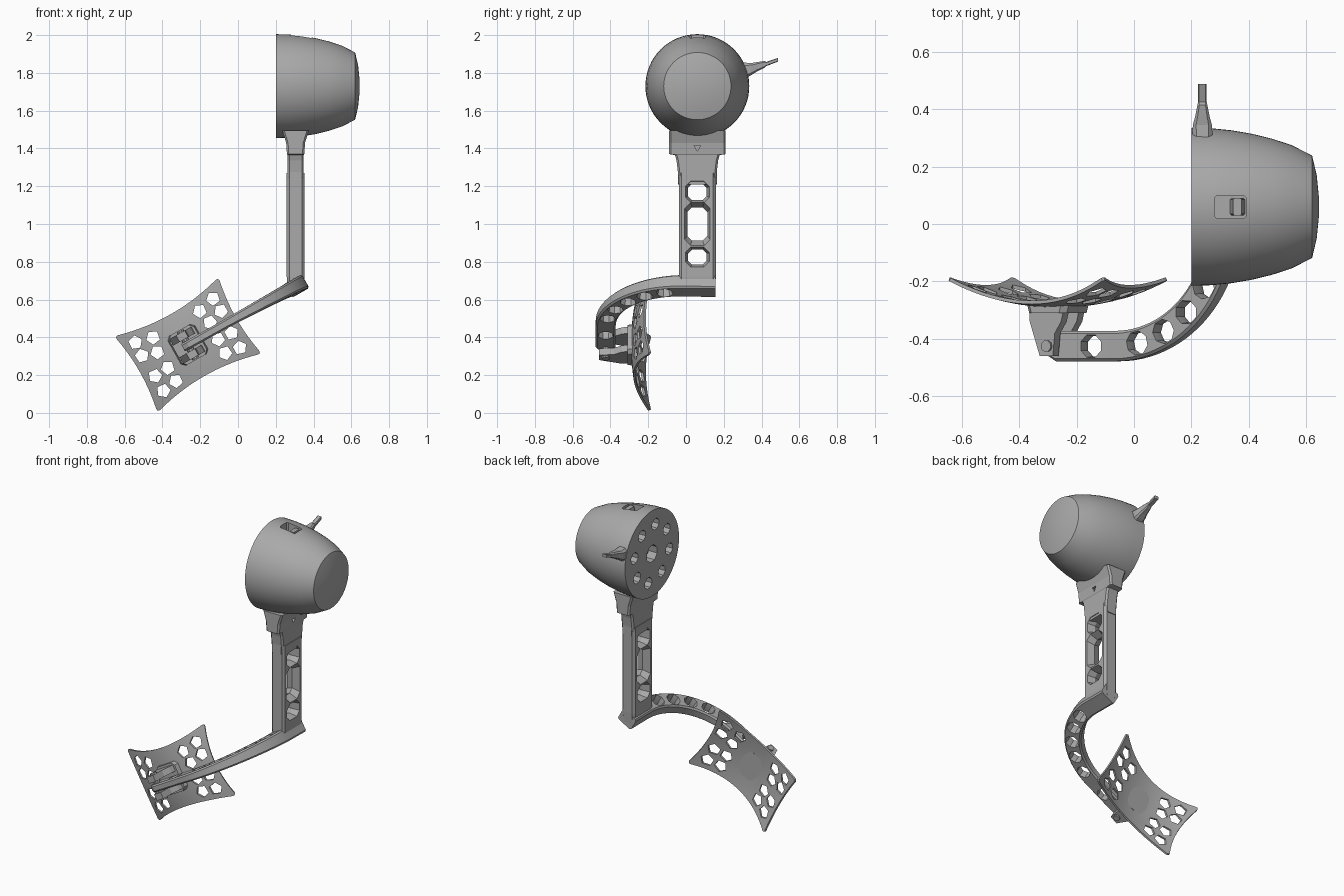
import bpy, bmesh, math
from mathutils import Matrix, Vector

cube = bpy.data.objects.get("Cube")
if cube:
    bpy.data.objects.remove(cube)

GREY = (0.4, 0.4, 0.4, 1)
mat = bpy.data.materials.new("plain_grey")
mat.use_nodes = True
mat.diffuse_color = GREY
mat.node_tree.nodes["Principled BSDF"].inputs["Base Color"].default_value = GREY

# Tilted frame shared by arm, hinge and plate: x along the plate, z across it
TILT = Matrix.Translation((-0.265, 0, 0.36)) @ Matrix.Rotation(math.radians(-29.5), 4, 'Y')
CUP = Vector((0.2, 0.06, 1.73))


def make(name, bm, frame=Matrix()):
    bmesh.ops.recalc_face_normals(bm, faces=bm.faces)
    bm.transform(frame)
    mesh = bpy.data.meshes.new(name)
    bm.to_mesh(mesh)
    bm.free()
    mesh.materials.append(mat)
    ob = bpy.data.objects.new(name, mesh)
    bpy.context.collection.objects.link(ob)
    return ob


def add_loft(bm, rings):
    """Skin a row of equal-length rings and close both ends."""
    rows = [[bm.verts.new(p) for p in ring] for ring in rings]
    n = len(rows[0])
    for a, b in zip(rows, rows[1:]):
        for i in range(n):
            j = (i + 1) % n
            bm.faces.new((a[i], a[j], b[j], b[i]))
    bm.faces.new(rows[0])
    bm.faces.new(rows[-1])


def loft(name, rings, frame=Matrix()):
    bm = bmesh.new()
    add_loft(bm, rings)
    return make(name, bm, frame)


def ngon(n, ru, rv, turn=0.0):
    angles = [turn + math.tau * i / n for i in range(n)]
    return [(ru * math.cos(a), rv * math.sin(a)) for a in angles]


def chamfered(hu, hv, c):
    return [(hu, c - hv), (hu, hv - c), (hu - c, hv), (c - hu, hv),
            (-hu, hv - c), (-hu, c - hv), (c - hu, -hv), (hu - c, -hv)]


def activate(ob):
    bpy.ops.object.select_all(action='DESELECT')
    ob.select_set(True)
    bpy.context.view_layer.objects.active = ob


def cut(ob, solids, frame=Matrix()):
    """Subtract a list of lofted solids from an object."""
    bm = bmesh.new()
    for rings in solids:
        add_loft(bm, rings)
    tool = make("cutter", bm, frame)
    tool.hide_render = True
    mod = ob.modifiers.new("holes", 'BOOLEAN')
    mod.operation, mod.solver, mod.object = 'DIFFERENCE', 'EXACT', tool
    activate(ob)
    bpy.ops.object.modifier_apply(modifier=mod.name)
    bpy.data.objects.remove(tool)


def smooth(ob, degrees=30):
    activate(ob)
    bpy.ops.object.shade_smooth_by_angle(angle=math.radians(degrees))


def disc_x(x, y, z, shape):
    return [(x, y + u, z + v) for u, v in shape]


# Cup: body turned around x, flat perforated face towards -x
profile = [(0, .275), (.07, .273), (.14, .266), (.21, .254), (.28, .237),
           (.35, .214), (.42, .178), (.436, .11), (.444, .03)]
cup = loft("cup", [disc_x(CUP.x + d, CUP.y, CUP.z, ngon(64, r, r)) for d, r in profile])
pockets = [(0, 0, .055)] + [(u, v, .037) for u, v in ngon(8, .18, .18, .2)]
solids = [[disc_x(x, CUP.y + u, CUP.z + v, ngon(8, r, r, .3)) for x in (.17, .26)]
          for u, v, r in pockets]
solids.append([[(.335 + u, .06 + v, z) for u, v in chamfered(.055, .04, .008)]
               for z in (1.93, 2.05)])
cut(cup, solids)
smooth(cup)

# Small catch inside the top slot
loft("slot_catch", [[(.36 + u, .06 + v, z) for u, v in chamfered(hu, .03, .005)]
                    for z, hu in ((1.92, .028), (1.985, .015))])

# Tapered nub on the back of the cup
nub = [(.30, 1.81, .036, .045), (.345, 1.82, .033, .032), (.375, 1.832, .025, .025),
       (.415, 1.845, .017, .018), (.425, 1.847, .015, .011), (.488, 1.87, .015, .01)]
loft("cable_nub", [[(.238 + u, y, z + v) for u, v in chamfered(hu, hv, hv * .35)]
                   for y, z, hu, hv in nub])

# Post with three chamfered windows
post = loft("post", [[(.305 + u, .06 + v, z) for u, v in chamfered(hu, hv, .014)]
                     for z, hu, hv in ((.65, .042, .095), (.72, .047, .098), (1.27, .047, .098))])
windows = [(1.17, .056, .05, .025), (1.0, .06, .1, .028), (.825, .056, .046, .025)]
cut(post, [[disc_x(.305 + d, .06, z, chamfered(hu * k, hv * k, c * k))
            for d, k in ((-.06, 1.2), (0, .88), (.06, 1.2))] for z, hu, hv, c in windows])

# Bracket that widens to hold the cup
steps = [(1.21, .043, .085), (1.25, .043, .1), (1.335, .043, .11), (1.365, .043, .118),
         (1.37, .046, .15), (1.43, .05, .15), (1.495, .07, .15)]
bracket = loft("bracket", [[(.305 + u, .06 + v, z) for u, v in chamfered(hu, hv, .01)]
                           for z, hu, hv in steps])
cut(bracket, [[disc_x(x, .06, 1.405, ngon(3, .02, .02, -math.pi / 2)) for x in (.33, .42)]])
for side in (-1, 1):
    loft("bracket_tab", [[(.305 + u, .06 + side * y, 1.245 + v)
                          for u, v in chamfered(.032, .035, .008)] for y in (.085, .103)])

# Arm: flat ladder that sweeps from the post foot round to the hinge
R, MID = .42, Vector((.235, -.005))
path = [(Vector((MID.x + R, y)), 0.0) for y in (.155, .08)]
path += [(MID + R * Vector((math.cos(a), -math.sin(a))), a)
         for a in [math.pi / 2 * i / 24 for i in range(25)]]
path += [(Vector((p, MID.y - R)), math.pi / 2) for p in (.1, .0, -.03)]
rings = []
for i, (c, a) in enumerate(path):
    t = i / (len(path) - 1)
    hw, ht = (.053, .042 - .02 * t) if i < len(path) - 1 else (.035, .022)
    rings.append([(c.x + u * math.cos(a), c.y - u * math.sin(a), v - .012 * (1 - t))
                  for u, v in chamfered(hw, ht, .009)])
arm = loft("arm", rings, TILT)
centres = [(MID.x + R * math.cos(a), MID.y - R * math.sin(a), a)
           for a in map(math.radians, (15, 30.5, 46, 61.5, 77))]
centres.append((.145, MID.y - R, math.pi / 2))
cut(arm, [[[(x + u, y + v, z) for u, v in ngon(8, .041 * k, .041 * k, .39 - a)]
           for z, k in ((-.06, 1.12), (-.01, .95), (.05, 1.12))] for x, y, a in centres], TILT)
smooth(arm, 20)

# Hinge: foot, two lugs and a pin behind the plate
lug = [(-.07, -.28), (.07, -.28), (.055, -.34), (.03, -.38), (.022, -.46),
       (-.03, -.46), (-.07, -.34)]
for q in (-.055, .055):
    loft("hinge_lug", [[(p, y, q + d) for p, y in lug] for d in (-.02, .02)], TILT)
loft("hinge_foot", [[(u, y, v) for u, v in chamfered(hu, .09, .02)]
                    for y, hu in ((-.275, .085), (-.31, .075))], TILT)
loft("hinge_pin", [[(u, -.425 + v, q) for u, v in ngon(10, .02, .02)]
                   for q in (-.085, .085)], TILT)

# Plate: dished sheet with flared rounded corners and pentagon holes
bm = bmesh.new()
bmesh.ops.create_grid(bm, x_segments=20, y_segments=14, size=1)
for v in bm.verts:
    a, b = v.co.x, v.co.y
    v.co = (.315 * a * (1 - .08 * (1 - b * b)), .232 * b * (1 - .2 * (1 - a * a)), 0)
corners = [v for v in bm.verts if len(v.link_edges) == 2]
bmesh.ops.bevel(bm, geom=corners, offset=.022, segments=3, profile=.5, affect='VERTICES')
for v in bm.verts:
    p, q = v.co.x, v.co.y
    v.co = (p, -.285 + .8 * p * p + .35 * q * q, q)
plate = make("plate", bm, TILT)
mod = plate.modifiers.new("thickness", 'SOLIDIFY')
mod.thickness, mod.offset = .012, 0
activate(plate)
bpy.ops.object.modifier_apply(modifier=mod.name)
holes = [(side * p, q) for side in (-1, 1) for p, q in
         ((.236, .148), (.142, .125), (.24, .07), (.16, .046),
          (.232, -.058), (.153, -.053), (.15, -.135), (.232, -.148))]
cut(plate, [[[(p + u, y, q + v) for u, v in ngon(5, .038, .038, p * 9 + q * 14)]
             for y in (-.4, -.1)] for p, q in holes], TILT)
smooth(plate)
